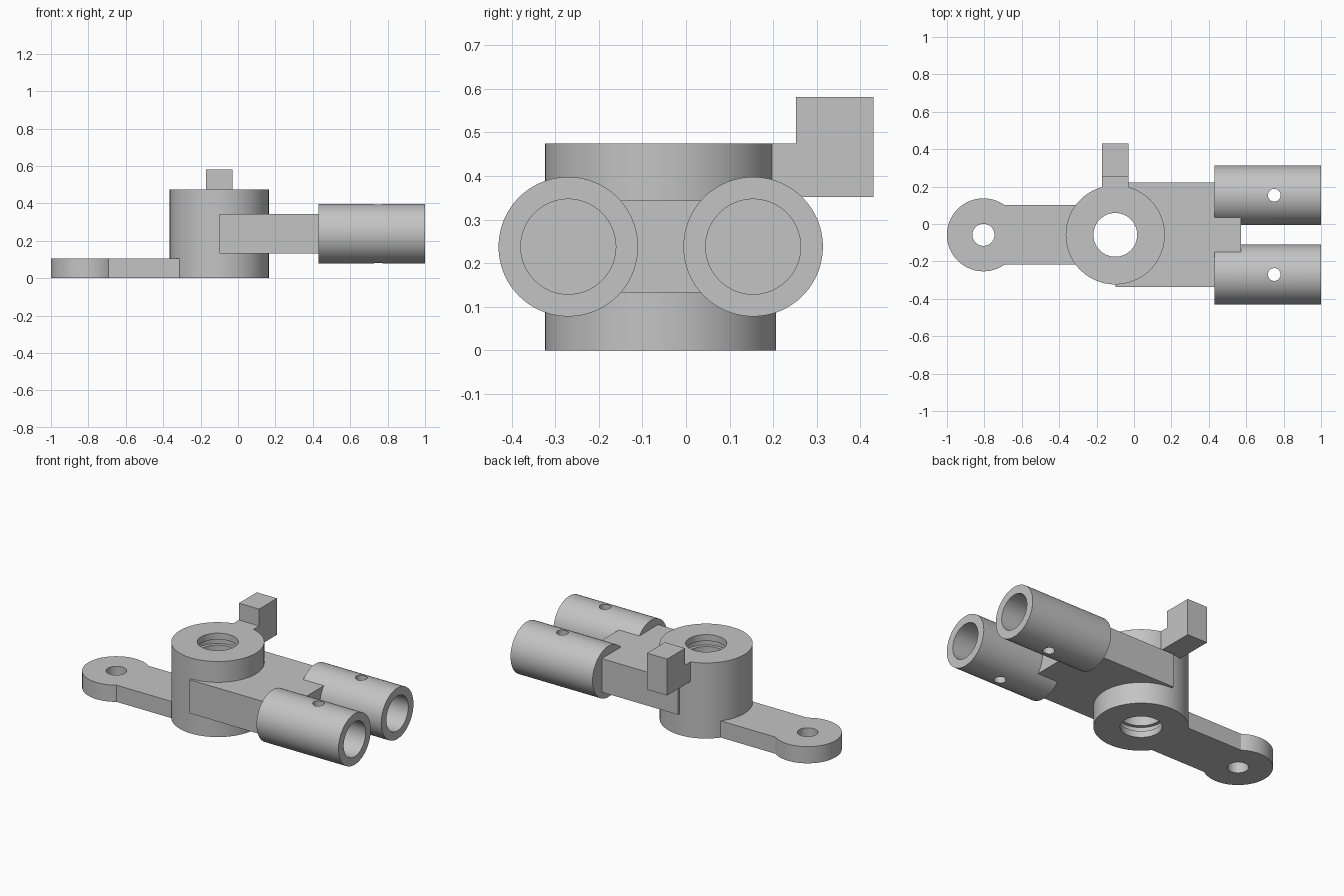
import bpy, bmesh, math
from mathutils import Matrix, Vector

if "Cube" in bpy.data.objects:
    bpy.data.objects.remove(bpy.data.objects["Cube"])

grey = bpy.data.materials.new("cast_grey")
grey.diffuse_color = (0.55, 0.55, 0.55, 1)
grey.use_nodes = True
grey.node_tree.nodes["Principled BSDF"].inputs["Base Color"].default_value = grey.diffuse_color

YC = -0.058              # centre line of the casting
HUB = (-0.10, YC)
EYE = (-0.805, YC)
TUBE_Z = 0.238
TUBE_YS = (YC + 0.212, YC - 0.212)


def finish(name, bm):
    bmesh.ops.recalc_face_normals(bm, faces=bm.faces[:])
    me = bpy.data.meshes.new(name)
    bm.to_mesh(me)
    bm.free()
    me.materials.append(grey)
    ob = bpy.data.objects.new(name, me)
    bpy.context.collection.objects.link(ob)
    return ob


def box(name, x, y, z):
    bm = bmesh.new()
    bmesh.ops.create_cube(bm, size=1)
    for v in bm.verts:
        v.co = Vector([(a + b) / 2 + c * (b - a) for (a, b), c in zip((x, y, z), v.co)])
    return finish(name, bm)


def rod(name, start, end, r, sides=96):
    """Cylinder between two points."""
    a, b = Vector(start), Vector(end)
    bm = bmesh.new()
    rot = (b - a).to_track_quat('Z', 'Y').to_matrix().to_4x4()
    bmesh.ops.create_cone(bm, cap_ends=True, segments=sides, radius1=r, radius2=r,
                          depth=(b - a).length,
                          matrix=Matrix.Translation((a + b) / 2) @ rot)
    return finish(name, bm)


def upright(name, xy, z0, z1, r, sides=96):
    return rod(name, (*xy, z0), (*xy, z1), r, sides)


def combine(target, other, operation):
    mod = target.modifiers.new("bool", 'BOOLEAN')
    mod.operation = operation
    mod.solver = 'EXACT'
    mod.object = other
    bpy.context.view_layer.objects.active = target
    bpy.ops.object.modifier_apply(modifier=mod.name)
    bpy.data.objects.remove(other)


# Upright pivot hub
body = upright("pivot_bracket", HUB, 0, 0.475, 0.265, 128)

# Low lever arm with rounded eye, side block with tongue, hooked finger
parts = [
    box("lever", (EYE[0], -0.2), (YC - 0.159, YC + 0.159), (0, 0.105)),
    upright("lever_eye", EYE, 0, 0.105, 0.195),
    box("side_block", (-0.10, 0.432), (YC - 0.28, YC + 0.28), (0.133, 0.344)),
    box("tongue", (0.2, 0.573), (YC - 0.096, YC + 0.096), (0.133, 0.344)),
    box("finger_neck", (-0.17, -0.03), (YC + 0.15, 0.30), (0.352, 0.475)),
    box("finger_head", (-0.17, -0.03), (0.252, 0.43), (0.352, 0.581)),
]
# Twin sockets
parts += [rod("socket", (0.43, y, TUBE_Z), (1, y, TUBE_Z), 0.16) for y in TUBE_YS]
for p in parts:
    combine(body, p, 'UNION')

# Bores: hub with two ring grooves, lever eye, sockets and their pin holes
cuts = [
    upright("hub_bore", HUB, -0.1, 0.6, 0.117),
    upright("groove_low", HUB, 0.04, 0.075, 0.138),
    upright("groove_high", HUB, 0.40, 0.435, 0.138),
    upright("eye_bore", EYE, -0.1, 0.2, 0.059, 48),
]
for y in TUBE_YS:
    cuts.append(rod("socket_bore", (0.436, y, TUBE_Z), (1.1, y, TUBE_Z), 0.109))
    cuts.append(upright("pin_hole", (0.75, y), 0, 0.5, 0.034, 32))
for c in cuts:
    combine(body, c, 'DIFFERENCE')

# Smooth round walls, crisp edges
bpy.ops.object.select_all(action='DESELECT')
body.select_set(True)
bpy.context.view_layer.objects.active = body
bpy.ops.object.shade_smooth_by_angle(angle=math.radians(30))
